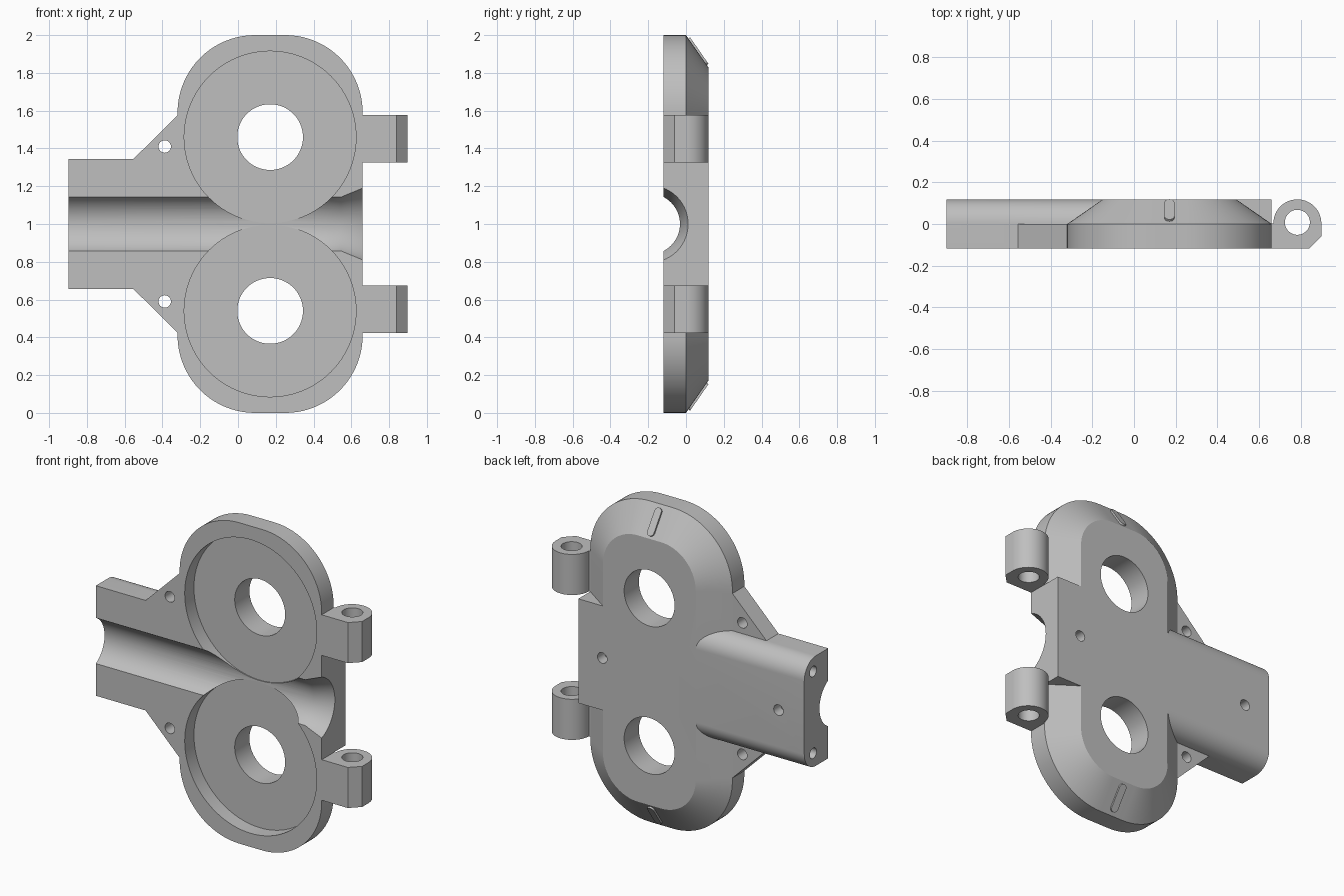
import bpy, bmesh, math
from mathutils import Vector

cube = bpy.data.objects.get("Cube")
if cube:
    bpy.data.objects.remove(cube, do_unlink=True)

T = 0.118          # half thickness
CX = 0.17          # centre line of the twin housing
ARM, BLOCK = 0.343, 0.325   # half heights of arm and hinge block
LOBE = 0.46        # lobe offset from mid height

grey = bpy.data.materials.new("plain_grey")
grey.use_nodes = True
colour = (0.52, 0.52, 0.52, 1)
grey.diffuse_color = colour
grey.node_tree.nodes["Principled BSDF"].inputs["Base Color"].default_value = colour


def loft(name, loops):
    """Skin a stack of equal-length loops and cap both ends."""
    bm = bmesh.new()
    rows = [[bm.verts.new(p) for p in loop] for loop in loops]
    n = len(rows[0])
    for a, b in zip(rows, rows[1:]):
        for i in range(n):
            j = (i + 1) % n
            bm.faces.new((a[i], a[j], b[j], b[i]))
    bm.faces.new(rows[0])
    bm.faces.new(rows[-1])
    bmesh.ops.recalc_face_normals(bm, faces=bm.faces)
    mesh = bpy.data.meshes.new(name)
    bm.to_mesh(mesh)
    bm.free()
    mesh.materials.append(grey)
    obj = bpy.data.objects.new(name, mesh)
    bpy.context.collection.objects.link(obj)
    return obj


def arc(cx, cy, r, start, end, steps):
    angles = [math.radians(start + (end - start) * i / steps) for i in range(steps + 1)]
    return [(cx + r * math.cos(a), cy + r * math.sin(a)) for a in angles]


def place(points, axis, at):
    """Lift 2D points to 3D: x gives (y, z), y gives (x, z), z gives (x, y)."""
    k = "xyz".index(axis)
    return [Vector((*p[:k], at, *p[k:])) for p in points]


def prism(name, points, axis, a, b):
    return loft(name, [place(points, axis, a), place(points, axis, b)])


def cylinder(name, axis, centre, r, a, b, steps=48):
    return prism(name, arc(*centre, r, 0, 360, steps)[:-1], axis, a, b)


def rounded(hw, hh, r):
    pts = []
    for sx, sz, start in ((1, 1, 0), (-1, 1, 90), (-1, -1, 180), (1, -1, 270)):
        pts += arc(CX + sx * (hw - r), 1 + sz * (hh - r), r, start, start + 90, 20)
    return pts


def combine(target, tool, operation):
    mod = target.modifiers.new(operation, "BOOLEAN")
    mod.operation, mod.solver, mod.object = operation, "EXACT", tool
    bpy.context.view_layer.objects.active = target
    bpy.ops.object.modifier_apply(modifier=mod.name)
    bpy.data.objects.remove(tool, do_unlink=True)


def smooth(obj):
    bpy.ops.object.select_all(action="DESELECT")
    obj.select_set(True)
    bpy.context.view_layer.objects.active = obj
    bpy.ops.object.shade_smooth_by_angle(angle=math.radians(25))


# Twin housing shell with a bevelled back
wide, narrow = rounded(0.49, 1, 0.41), rounded(0.32, 0.83, 0.24)
body = loft("housing", [place(wide, "y", -T), place(wide, "y", 0), place(narrow, "y", T)])

# Arm with rounded back edges
r = 0.115
section = [(-T, 1 - ARM)] + arc(T - r, 1 - ARM + r, r, -90, 0, 14)
section += arc(T - r, 1 + ARM - r, r, 0, 90, 14) + [(-T, 1 + ARM)]
combine(body, prism("arm", section, "x", -0.898, 0.05), "UNION")

# Square block between the hinges
block = [(-T, 1 - BLOCK), (T, 1 - BLOCK), (T, 1 + BLOCK), (-T, 1 + BLOCK)]
combine(body, prism("hinge_block", block, "x", 0.1, CX + 0.49), "UNION")

# Triangular gussets beside the arm
for s in (1, -1):
    tri = [(-0.555, 1 + s * ARM), (-0.32, 1 + s * 0.575), (-0.25, 1 + s * 0.575), (-0.25, 1 + s * 0.3),
           (-0.555, 1 + s * 0.3)]
    combine(body, prism("gusset", tri, "y", -T, 0), "UNION")

# Front pockets, bores and screw holes
for s in (1, -1):
    lobe = (CX, 1 + s * LOBE)
    cuts = [
        cylinder("pocket", "y", lobe, 0.455, -0.3, -0.027, 96),
        cylinder("bore", "y", lobe, 0.174, -0.3, 0.3, 64),
        cylinder("gusset_hole", "y", (-0.388, 1 + s * 0.41), 0.033, -0.3, 0.3, 24),
        cylinder("end_hole", "x", (0.03, 1 + s * 0.255), 0.033, -1, -0.8, 24),
    ]
    for cut in cuts:
        combine(body, cut, "DIFFERENCE")

# Shallow holes in the back face
for x in (-0.72, 0.495):
    combine(body, cylinder("back_hole", "y", (x, 1), 0.033, 0.05, 0.3, 24), "DIFFERENCE")

# Channel along the arm, flared at the far end
stations = [(-1, 0.161), (0.545, 0.161), (0.67, 0.208)]
channel = loft("channel", [place(arc(-T - 0.075, 1, rad, 0, 360, 72)[:-1], "x", x) for x, rad in stations])
combine(body, channel, "DIFFERENCE")
smooth(body)

# Hinge lugs with pin holes
for s, label in ((1, "upper"), (-1, "lower")):
    hx, hy, hr = 0.783, 0.003, 0.115
    outline = [(0.65, -T), (0.84, -T), (0.898, -0.06)] + arc(hx, hy, hr, 0, 180, 28) + [(0.65, hy)]
    low, high = sorted((1 + s * BLOCK, 1 + s * 0.578))
    lug = prism(label + "_hinge_lug", outline, "z", low, high)
    combine(lug, cylinder("pin_hole", "z", (hx, 0.008), 0.06, 0, 2, 40), "DIFFERENCE")
    smooth(lug)

    # Raised index mark on the bevel
    along = Vector((0, T, -0.17 * s)).normalized()
    out = Vector((0, 0.17, T * s)).normalized()
    mid = Vector((CX, 0.52 * T, 1 + s * (1 - 0.52 * 0.17)))
    capsule = arc(0, 0.062, 0.023, 0, 180, 10) + arc(0, -0.062, 0.023, 180, 360, 10)
    rings = [[mid + Vector((u, 0, 0)) + along * v + out * h for u, v in capsule] for h in (-0.01, 0.011)]
    smooth(loft(label + "_index_mark", rings))
